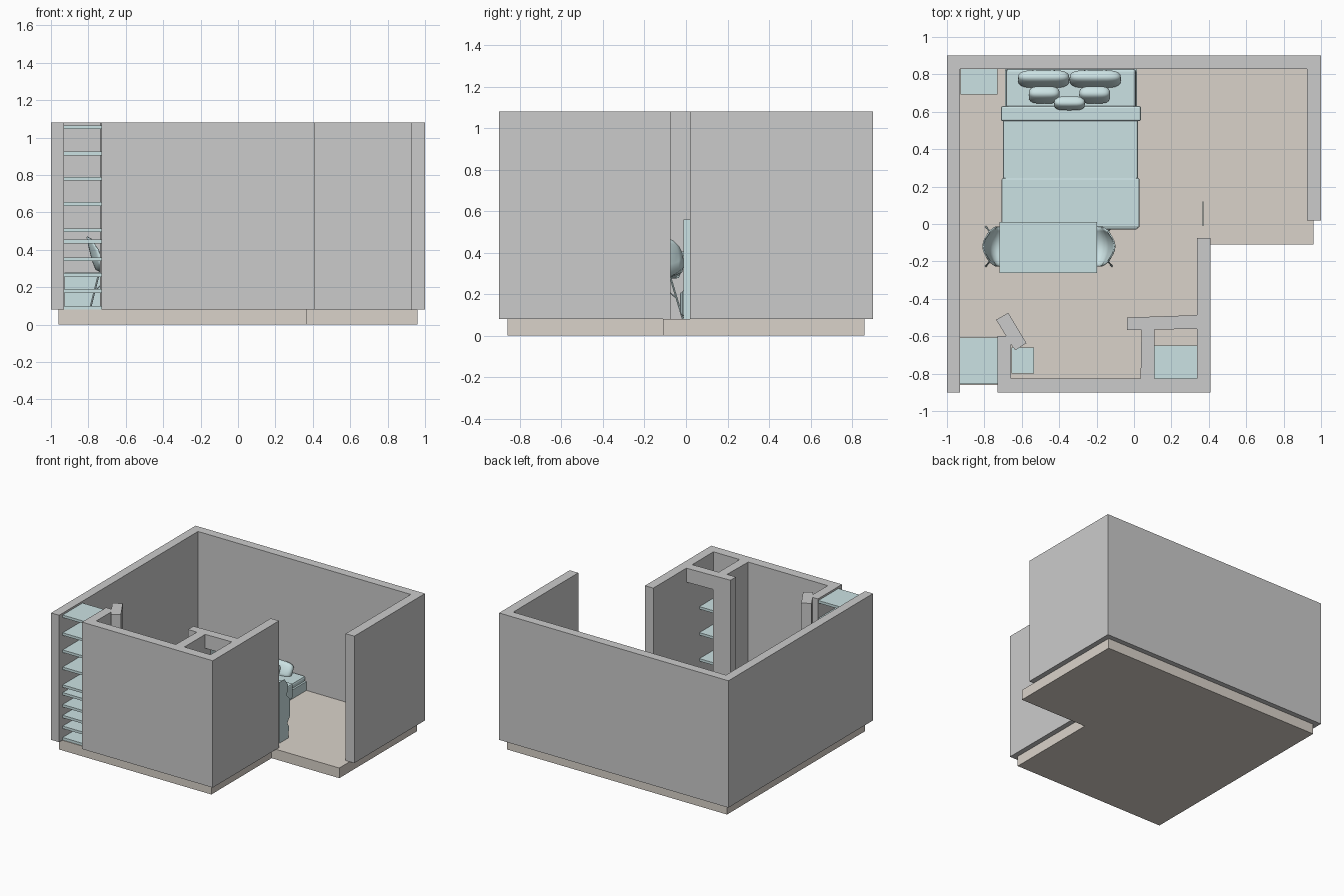
import bpy, bmesh, math
from mathutils import Vector

if "Cube" in bpy.data.objects:
    bpy.data.objects.remove(bpy.data.objects["Cube"])


def material(name, rgb):
    m = bpy.data.materials.new(name)
    m.diffuse_color = (*rgb, 1)
    m.use_nodes = True
    m.node_tree.nodes["Principled BSDF"].inputs["Base Color"].default_value = m.diffuse_color
    return m


FLOOR = material("beige", (0.70, 0.65, 0.59))
BLUE = material("pale_blue", (0.60, 0.76, 0.77))
Z0, Z1 = 0.08, 1.08


def finish(name, bm, mat=None, smooth=False):
    bmesh.ops.recalc_face_normals(bm, faces=bm.faces)
    me = bpy.data.meshes.new(name)
    bm.to_mesh(me)
    bm.free()
    ob = bpy.data.objects.new(name, me)
    bpy.context.collection.objects.link(ob)
    if mat:
        me.materials.append(mat)
    if smooth:
        for p in me.polygons:
            p.use_smooth = True
    return ob


def prism(name, pts, z0=Z0, z1=Z1, mat=None):
    bm = bmesh.new()
    f = bm.faces.new([bm.verts.new((x, y, z0)) for x, y in pts])
    ext = bmesh.ops.extrude_face_region(bm, geom=[f])
    for v in ext["geom"]:
        if isinstance(v, bmesh.types.BMVert):
            v.co.z = z1
    return finish(name, bm, mat)


def box(name, x0, x1, y0, y1, z0=Z0, z1=Z1, mat=None, bevel=0):
    ob = prism(name, [(x0, y0), (x1, y0), (x1, y1), (x0, y1)], z0, z1, mat)
    if bevel:
        b = ob.modifiers.new("soft_edge", "BEVEL")
        b.width, b.segments = bevel, 2
    return ob


def rod(bm, a, b, r):
    a, b = Vector(a), Vector(b)
    d = b - a
    mat = d.to_track_quat("Z", "Y").to_matrix().to_4x4()
    mat.translation = (a + b) / 2
    bmesh.ops.create_cone(bm, cap_ends=True, segments=6, radius1=r, radius2=r,
                          depth=d.length, matrix=mat)


# Floor slab and walls
prism("floor", [(-.96, -.86), (.37, -.86), (.37, -.11), (.96, -.11), (.96, .86), (-.96, .86)],
      0, Z0, FLOOR)
prism("outer_wall", [(-1, -.9), (-.93, -.9), (-.93, .83), (.925, .83), (.925, .02),
                     (1, .02), (1, .9), (-1, .9)])
prism("front_wall", [(-.73, -.9), (.41, -.9), (.41, -.075), (.338, -.075), (.338, -.825),
                     (-.658, -.825), (-.658, -.6), (-.73, -.6)])
prism("angled_jamb", [(-.737, -.512), (-.672, -.475), (-.575, -.637), (-.635, -.675), (-.66, -.64)])

# Closet partition, with an opening below a header
prism("closet_partition", [(.035, -.825), (.11, -.825), (.11, -.495), (-.038, -.5),
                           (-.038, -.568), (.04, -.568)])
prism("closet_header", [(.11, -.565), (.338, -.56), (.338, -.487), (.11, -.495)], .97, Z1)

# Shelves
for i, z in enumerate([.08, .17, .255, .34, .434, .495, .635, .77, .905, 1.045]):
    box(f"wall_shelf_{i}", -.93, -.73, -.855, -.607, z, z + .02, BLUE)
for i in range(5):
    z = .08 + i * .205
    box(f"closet_shelf_{i}", .11, .338, -.825, -.65, z, z + .02, BLUE)

# Small furniture
box("nightstand", -.928, -.73, .692, .83, Z0, .28, BLUE)
box("corner_cabinet", -.655, -.535, -.8, -.66, Z0, .45, BLUE)

# Thin standing panel with a ragged outer edge, in the doorway
ragged = [(-.012, .08), (.10, .08), (.105, .17), (.085, .2), (.12, .25), (.118, .38),
          (.08, .42), (.095, .5), (.05, .56), (-.012, .56)]
bm = bmesh.new()
bm.faces.new([bm.verts.new((.369, y, z)) for y, z in ragged])
panel = finish("doorway_panel", bm, BLUE)
s = panel.modifiers.new("thickness", "SOLIDIFY")
s.thickness, s.offset = .003, 0

# Bed
box("bed_base", -.69, .015, -.005, .83, Z0, .15, BLUE)
box("mattress", -.685, .01, -.005, .83, .15, .195, BLUE, .015)
box("blanket", -.70, .022, -.03, .60, .10, .21, BLUE, .012)
box("blanket_foot_throw", -.708, .03, -.02, .245, .095, .217, BLUE, .008)
box("blanket_fold", -.712, .038, .55, .63, .10, .218, BLUE, .01)


def pillow(name, x, y, z, sx, sy, sz, tilt):
    bm = bmesh.new()
    bmesh.ops.create_uvsphere(bm, u_segments=24, v_segments=12, radius=1)
    sq = lambda c, p: math.copysign(abs(c) ** p, c)
    for v in bm.verts:
        v.co = Vector((sq(v.co.x, .5) * sx, sq(v.co.y, .8) * sy, sq(v.co.z, .5) * sz))
    ob = finish(name, bm, BLUE, True)
    ob.location, ob.rotation_euler = (x, y, z), (tilt, 0, 0)


for side, s in (("left", -1), ("right", 1)):
    pillow(f"back_pillow_{side}", -.345 + s * .138, .775, .225, .138, .035, .06, -.5)
    pillow(f"middle_pillow_{side}", -.345 + s * .135, .69, .24, .083, .035, .055, -.5)
pillow("front_pillow", -.345, .645, .24, .083, .03, .04, -.5)

# Table
TX0, TX1, TY0, TY1 = -.72, -.197, -.262, .012
box("table_top", TX0, TX1, TY0, TY1, .385, .405, BLUE)
for i, (x, y) in enumerate([(TX0, TY0), (TX1 - .02, TY0), (TX0, TY1 - .02), (TX1 - .02, TY1 - .02)]):
    box(f"table_leg_{i}", x, x + .02, y, y + .02, Z0, .385, BLUE)


# Shell chairs with splayed rod legs, one at each end of the table
def chair(name, cx, s):
    cy = -.12
    # profile: x, z, half width, side curl in x, side curl in z
    prof = [(.10, .275, .085, 0, .005), (.085, .285, .092, 0, .015), (.03, .28, .1, 0, .03),
            (-.03, .28, .105, .005, .05), (-.062, .295, .105, .02, .05),
            (-.08, .34, .105, .04, .03), (-.095, .40, .10, .045, 0),
            (-.106, .45, .085, .035, -.02), (-.11, .47, .055, .02, -.01)]
    n = 10
    bm = bmesh.new()
    rows = []
    for x, z, w, kx, kz in prof:
        row = []
        for j in range(n + 1):
            t = 2 * j / n - 1
            row.append(bm.verts.new((cx + s * (x + kx * t * t), cy + w * t, z + kz * t * t)))
        rows.append(row)
    for a, b in zip(rows, rows[1:]):
        for j in range(n):
            bm.faces.new((a[j], a[j + 1], b[j + 1], b[j]))
    shell = finish(name + "_shell", bm, BLUE, True)
    m = shell.modifiers.new("thickness", "SOLIDIFY")
    m.thickness, m.offset = .007, 0

    bm = bmesh.new()
    top = lambda i, j: (cx + i * .045, cy + j * .045, .28)
    foot = lambda i, j: (cx + i * .095, cy + j * .105, Z0)
    mid = lambda i, j: (cx + i * .07, cy + j * .075, .18)
    for i in (-1, 1):
        for j in (-1, 1):
            rod(bm, top(i, j), foot(i, j), .005)
        rod(bm, mid(i, -1), top(i, 1), .003)
        rod(bm, mid(i, 1), top(i, -1), .003)
        rod(bm, mid(-1, i), top(1, i), .003)
        rod(bm, mid(1, i), top(-1, i), .003)
    finish(name + "_legs", bm, BLUE)


chair("left_chair", -.697, 1)
chair("right_chair", -.213, -1)
